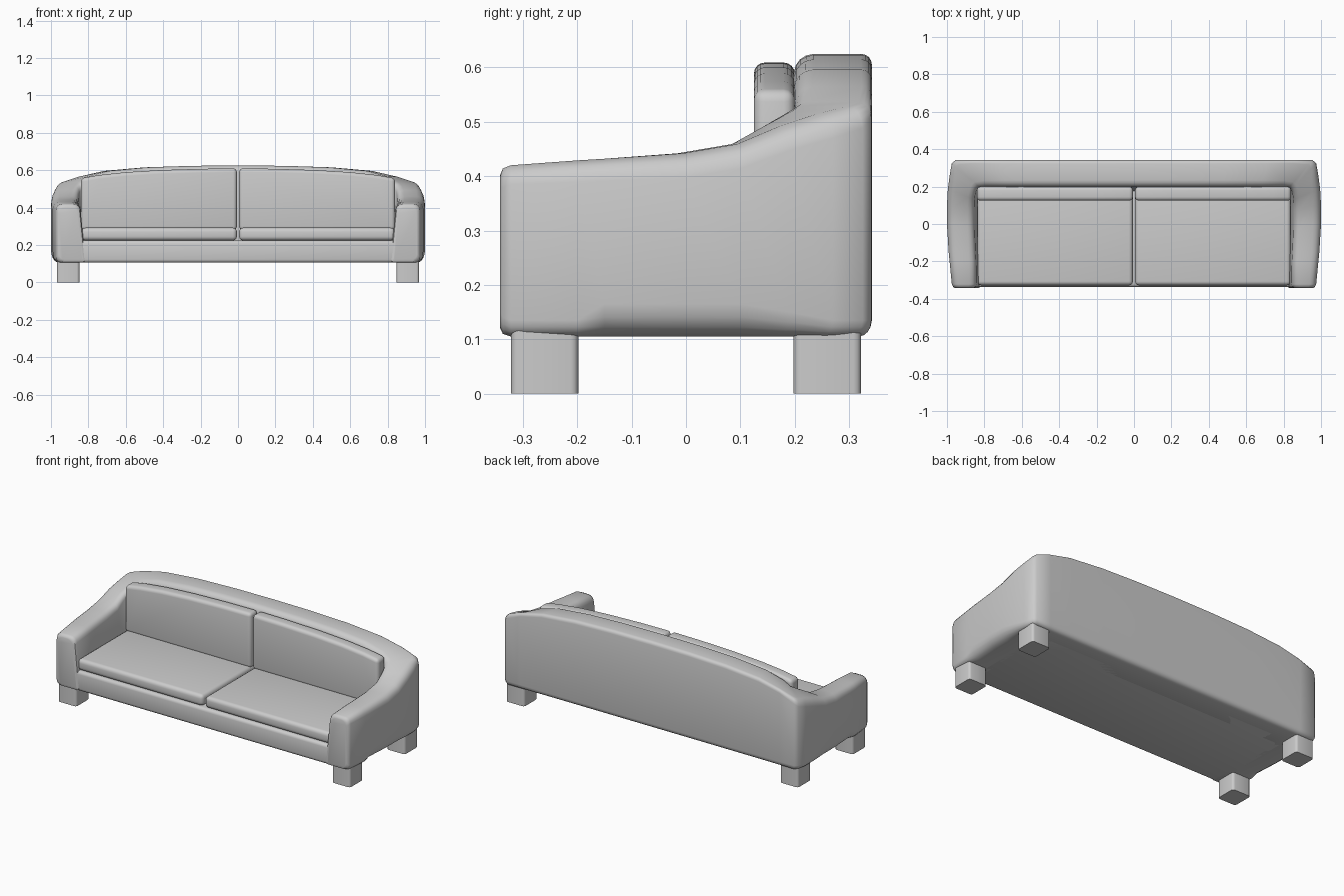
import bpy, bmesh
from mathutils import Vector

if "Cube" in bpy.data.objects:
    bpy.data.objects.remove(bpy.data.objects["Cube"])


def finish(bm, name, angle=0.7):
    bmesh.ops.recalc_face_normals(bm, faces=bm.faces[:])
    me = bpy.data.meshes.new(name)
    bm.to_mesh(me)
    bm.free()
    ob = bpy.data.objects.new(name, me)
    bpy.context.collection.objects.link(ob)
    bpy.ops.object.select_all(action='DESELECT')
    ob.select_set(True)
    bpy.context.view_layer.objects.active = ob
    bpy.ops.object.shade_smooth_by_angle(angle=angle)
    return ob


def prism(name, outline, y0, y1, r, seg=3, vertical_only=False):
    """Front (x, z) outline extruded from y0 to y1, sharp edges rounded by r."""
    bm = bmesh.new()
    a = [bm.verts.new((x, y0, z)) for x, z in outline]
    b = [bm.verts.new((x, y1, z)) for x, z in outline]
    n = len(a)
    bm.faces.new(a)
    bm.faces.new(b[::-1])
    for i in range(n):
        bm.faces.new((a[i], b[i], b[(i + 1) % n], a[(i + 1) % n]))
    bmesh.ops.recalc_face_normals(bm, faces=bm.faces[:])
    edges = []
    for e in bm.edges:
        d = (e.verts[0].co - e.verts[1].co).normalized()
        if e.calc_face_angle(0) > 0.6 and (not vertical_only or abs(d.z) > 0.9):
            edges.append(e)
    bmesh.ops.bevel(bm, geom=edges, offset=r, segments=seg, profile=0.5,
                    affect='EDGES', clamp_overlap=True)
    return finish(bm, name)


def box(x0, x1, z0, z1):
    return [(x0, z0), (x1, z0), (x1, z1), (x0, z1)]


def rounded(pts, radii, seg=4):
    """Round each corner of a 2D polygon."""
    out = []
    for i, (p, r) in enumerate(zip(pts, radii)):
        p, q, s = Vector(p), Vector(pts[i - 1]), Vector(pts[(i + 1) % len(pts)])
        a, b = p + (q - p).normalized() * r, p + (s - p).normalized() * r
        for k in range(seg + 1):
            t = k / seg
            c = p.lerp((a + b) / 2, 0.17)
            out.append(a * (1 - t) ** 2 + c * 2 * t * (1 - t) + b * t * t)
    return out


# Arms and back: one U-shaped loft, half listed then mirrored
# inner x, inner y, outer x, outer y, top z, outer top radius, outer foot radius, inset
half = [
    (0.845, -0.342, 0.972, -0.342, 0.418, 0.035, 0.03, 0.016),
    (0.845, -0.337, 0.972, -0.337, 0.419, 0.035, 0.03, 0.005),
    (0.845, -0.322, 0.974, -0.322, 0.420, 0.035, 0.03, 0),
    (0.847, -0.20, 0.986, -0.20, 0.429, 0.04, 0.03, 0),
    (0.850, -0.15, 0.991, -0.15, 0.432, 0.04, 0.06, 0),
    (0.855, -0.02, 1.000, 0.00, 0.442, 0.045, 0.06, 0),
    (0.855, 0.08, 1.000, 0.10, 0.459, 0.045, 0.06, 0),
    (0.855, 0.13, 0.995, 0.19, 0.492, 0.045, 0.045, 0),
    (0.850, 0.165, 0.984, 0.27, 0.515, 0.045, 0.03, 0),
    (0.843, 0.185, 0.974, 0.325, 0.528, 0.04, 0.03, 0),
    (0.830, 0.197, 0.955, 0.341, 0.537, 0.03, 0.03, 0),
    (0.79, 0.20, 0.86, 0.342, 0.565, 0.02, 0.03, 0),
    (0.68, 0.20, 0.72, 0.342, 0.596, 0.02, 0.03, 0),
    (0.48, 0.20, 0.50, 0.342, 0.615, 0.02, 0.03, 0),
    (0.25, 0.20, 0.25, 0.342, 0.623, 0.02, 0.03, 0),
    (0.00, 0.20, 0.00, 0.342, 0.625, 0.02, 0.03, 0),
]
stations = half + [(-s[0], s[1], -s[2]) + s[3:] for s in half[-2::-1]]
bm = bmesh.new()
rings = []
for xi, yi, xo, yo, zt, rt, rb, d in stations:
    inner, outer = Vector((xi, yi)), Vector((xo, yo))
    w = (outer - inner).length
    u = (outer - inner) / w
    prof = rounded([(-0.03 + d, 0.105 + d), (d, zt - d), (w - d, zt - d), (w - d, 0.105 + d)],
                   [0.01, 0.035, rt, rb])
    rings.append([bm.verts.new((*(inner + u * p.x), p.y)) for p in prof])
for a, b in zip(rings, rings[1:]):
    for i in range(len(a)):
        j = (i + 1) % len(a)
        bm.faces.new((a[i], b[i], b[j], a[j]))
bm.faces.new(rings[0])
bm.faces.new(rings[-1][::-1])
finish(bm, "arms_and_back", 0.8)

# Seat base with the front rail
prism("base", box(-0.87, 0.87, 0.105, 0.224), -0.337, 0.26, 0.018)

for side, s in (("left", -1), ("right", 1)):
    # Seat cushion
    prism("seat_cushion_" + side, box(s * 0.006, s * 0.838, 0.224, 0.292),
          -0.328, 0.205, 0.022, 4)
    # Back cushion with arched top
    arch = [(0.84, 0.28), (0.84, 0.557), (0.74, 0.574), (0.6, 0.589),
            (0.42, 0.600), (0.2, 0.607), (0.006, 0.609)]
    prism("back_cushion_" + side, [(s * x, z) for x, z in [(0.006, 0.28)] + arch],
          0.125, 0.2, 0.02, 4)
    # Legs
    for end, y0 in (("front", -0.322), ("back", 0.198)):
        prism(f"{end}_leg_{side}", box(s * 0.848, s * 0.968, 0, 0.15),
              y0, y0 + 0.124, 0.014, 3, True)
